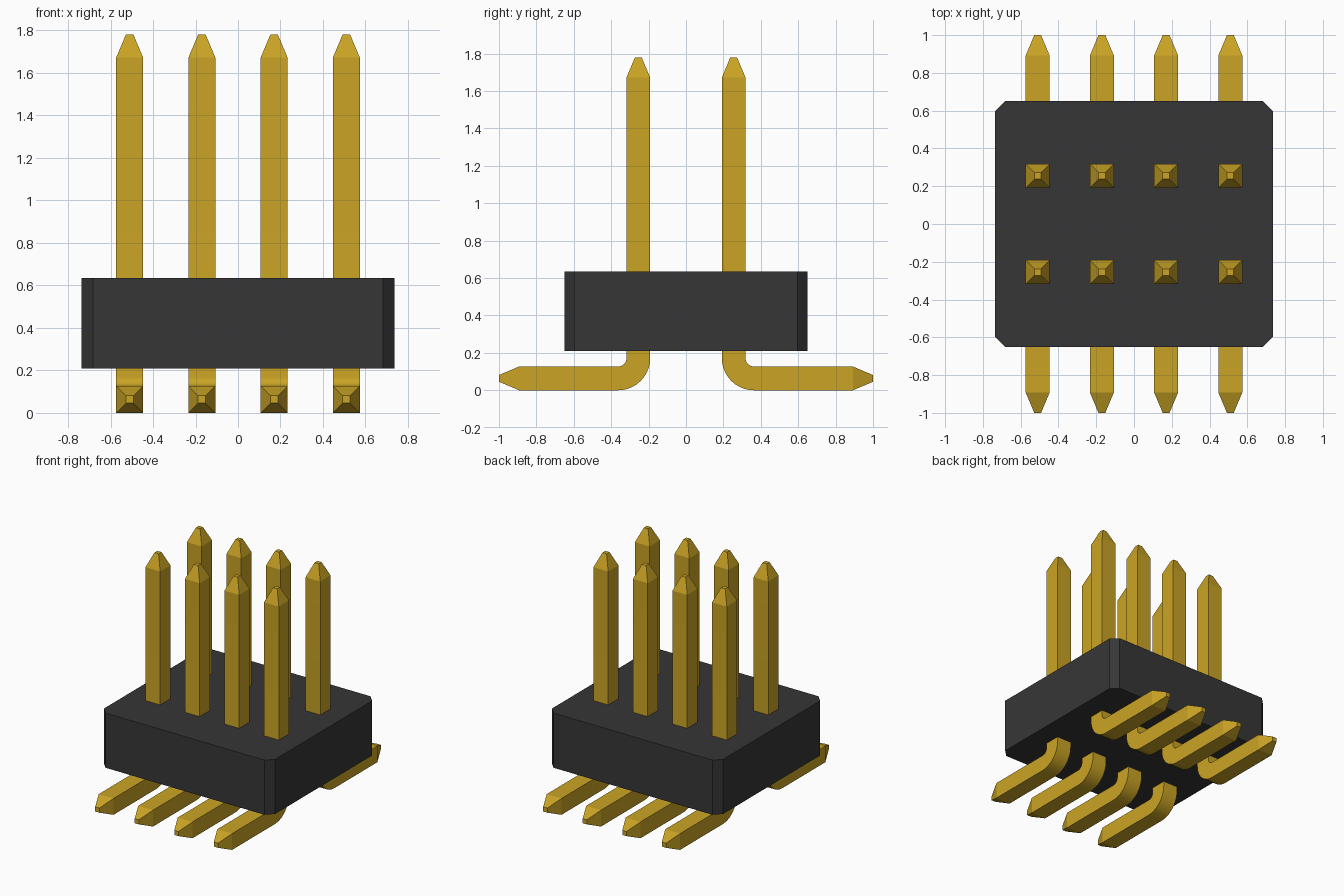
import bpy
import bmesh
import math
from mathutils import Vector

if "Cube" in bpy.data.objects:
    bpy.data.objects.remove(bpy.data.objects["Cube"], do_unlink=True)


def material(name, color):
    mat = bpy.data.materials.new(name)
    mat.use_nodes = True
    mat.diffuse_color = (*color, 1)
    mat.node_tree.nodes["Principled BSDF"].inputs["Base Color"].default_value = (*color, 1)
    return mat


def make_object(name, bm, mat):
    bmesh.ops.recalc_face_normals(bm, faces=bm.faces)
    mesh = bpy.data.meshes.new(name)
    bm.to_mesh(mesh)
    bm.free()
    mesh.materials.append(mat)
    obj = bpy.data.objects.new(name, mesh)
    bpy.context.collection.objects.link(obj)
    return obj


gold = material("gold", (0.59, 0.37, 0.018))
black = material("black plastic", (0.037, 0.037, 0.037))

# Housing: block with chamfered vertical corners
BOTTOM, TOP = 0.21, 0.635
bm = bmesh.new()
bmesh.ops.create_cube(bm, size=1)
for v in bm.verts:
    v.co = (v.co.x * 1.474, v.co.y * 1.3, BOTTOM + (v.co.z + 0.5) * (TOP - BOTTOM))
upright = [e for e in bm.edges if abs(e.verts[0].co.z - e.verts[1].co.z) > 0.1]
bmesh.ops.bevel(bm, geom=upright, offset=0.054, segments=1, affect='EDGES')
make_object("housing", bm, black)

# Pin dimensions
HALF, TIP = 0.0635, 0.018
ROW_Y, HEIGHT, REACH, TAPER = 0.255, 1.78, 1.0, 0.108
RADIUS, STEPS = 0.108, 10


def pin_stations():
    """Centre (y, z), half size and sideways direction along the bent pin."""
    up = Vector((1, 0))
    stations = [(Vector((ROW_Y, HEIGHT)), TIP, up),
                (Vector((ROW_Y, HEIGHT - TAPER)), HALF, up)]
    centre = Vector((ROW_Y + RADIUS, HALF + RADIUS))
    for i in range(STEPS + 1):
        a = math.pi / 2 * i / STEPS
        out = Vector((math.cos(a), math.sin(a)))
        stations.append((centre - out * RADIUS, HALF, out))
    out = Vector((0, 1))
    stations += [(Vector((REACH - TAPER, HALF)), HALF, out),
                 (Vector((REACH, HALF)), TIP, out)]
    return stations


def make_pin(name, x, side):
    bm = bmesh.new()
    rings = []
    for centre, half, out in pin_stations():
        ring = []
        for sx, so in ((-1, -1), (1, -1), (1, 1), (-1, 1)):
            p = centre + out * half * so
            ring.append(bm.verts.new((x + sx * half, side * p.x, p.y)))
        rings.append(ring)
    for a, b in zip(rings, rings[1:]):
        for i in range(4):
            j = (i + 1) % 4
            bm.faces.new((a[i], a[j], b[j], b[i]))
    bm.faces.new(rings[0])
    bm.faces.new(rings[-1])
    obj = make_object(name, bm, gold)
    # Smooth the bend, keep the square edges crisp
    bpy.ops.object.select_all(action='DESELECT')
    obj.select_set(True)
    bpy.context.view_layer.objects.active = obj
    bpy.ops.object.shade_smooth_by_angle(angle=math.radians(15))


# Two rows of four pins, feet pointing outwards
for row, side in (("front", -1), ("back", 1)):
    for n in range(4):
        make_pin(f"{row}_pin_{n + 1}", (n - 1.5) * 0.34, side)
